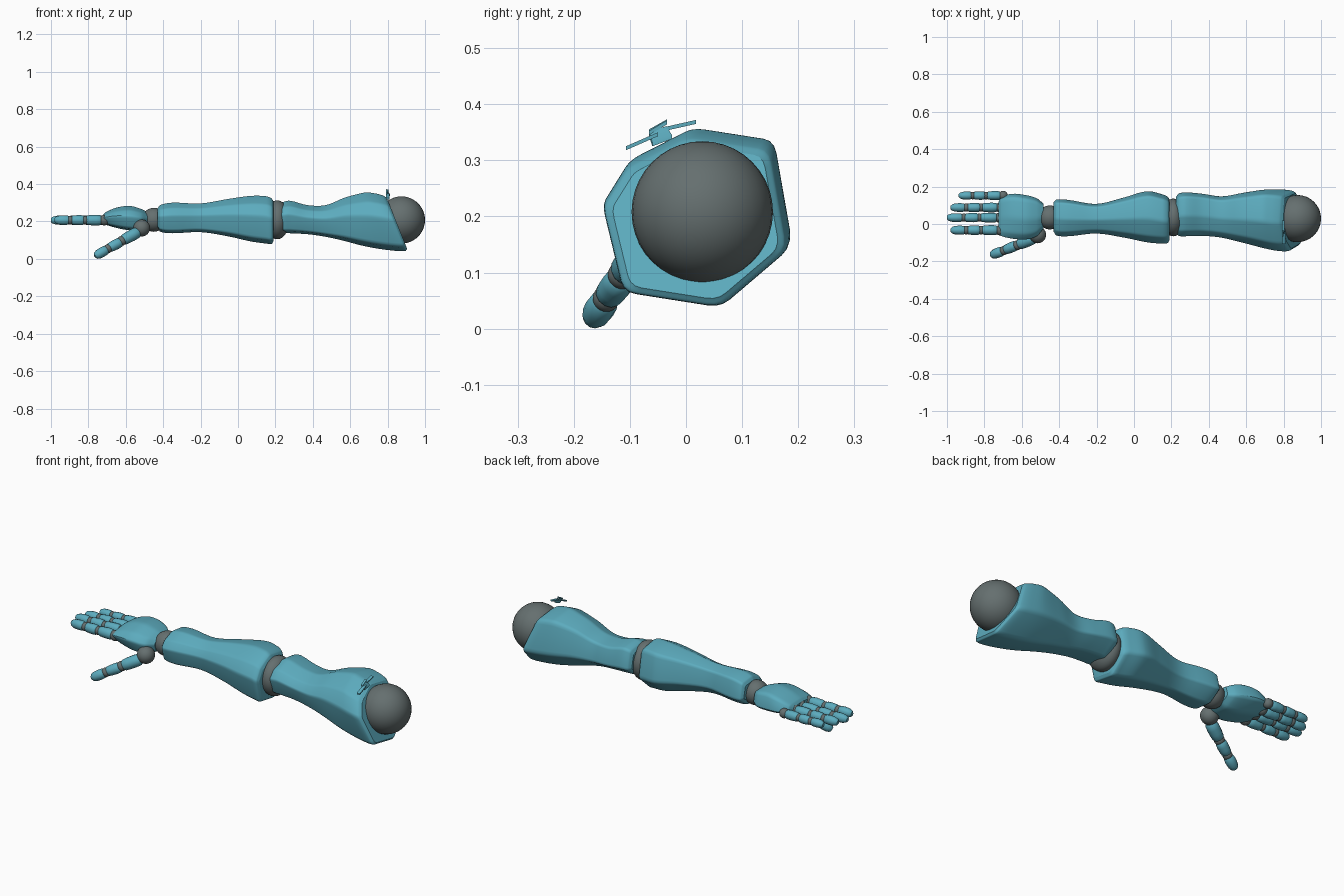
import bpy, bmesh, math
from mathutils import Vector

if "Cube" in bpy.data.objects:
    bpy.data.objects.remove(bpy.data.objects["Cube"])

def material(name, col):
    m = bpy.data.materials.new(name)
    m.diffuse_color = (*col, 1)
    m.use_nodes = True
    m.node_tree.nodes["Principled BSDF"].inputs["Base Color"].default_value = m.diffuse_color
    return m

TEAL = material("teal_shell", (0.108, 0.41, 0.515))
GREY = material("grey_joint", (0.13, 0.16, 0.16))

def finish(name, bm, mat, angle=30):
    bmesh.ops.recalc_face_normals(bm, faces=bm.faces)
    me = bpy.data.meshes.new(name)
    bm.to_mesh(me)
    bm.free()
    ob = bpy.data.objects.new(name, me)
    bpy.context.collection.objects.link(ob)
    me.materials.append(mat)
    bpy.ops.object.select_all(action='DESELECT')
    ob.select_set(True)
    bpy.context.view_layer.objects.active = ob
    bpy.ops.object.shade_smooth_by_angle(angle=math.radians(angle))
    return ob

def skin(bm, rings):
    """Bridge rings of points and cap both ends."""
    vs = [[bm.verts.new(p) for p in r] for r in rings]
    n = len(vs[0])
    for a, b in zip(vs, vs[1:]):
        for i in range(n):
            bm.faces.new((a[i], a[(i + 1) % n], b[(i + 1) % n], b[i]))
    bm.faces.new(vs[0])
    bm.faces.new(vs[-1])

def section(corners, cut):
    """Polygon with rounded corners, in -1..1 units."""
    pts = []
    cs = [Vector(c) for c in corners]
    for i, c in enumerate(cs):
        a = c.lerp(cs[i - 1], cut)
        b = c.lerp(cs[(i + 1) % len(cs)], cut)
        for t in (0, 0.33, 0.67, 1):
            pts.append(a.lerp(c, t).lerp(c.lerp(b, t), t))
    return pts

def spline(st, steps=5):
    """Smooth interpolation between stations."""
    out = []
    for i in range(len(st) - 1):
        p0, p1, p2, p3 = st[max(i - 1, 0)], st[i], st[i + 1], st[min(i + 2, len(st) - 1)]
        h = p2[0] - p1[0]
        for k in range(steps):
            t = k / steps
            row = [p1[0] + h * t]
            for j in range(1, 5):
                m1 = (p2[j] - p0[j]) / (p2[0] - p0[0]) * h
                m2 = (p3[j] - p1[j]) / (p3[0] - p1[0]) * h
                row.append((2*t**3 - 3*t**2 + 1) * p1[j] + (t**3 - 2*t**2 + t) * m1
                           + (3*t**2 - 2*t**3) * p2[j] + (t**3 - t**2) * m2)
            out.append(row)
    return out + [list(st[-1])]

HEX = [(-0.08, 1.02), (0.83, 0.87), (1.03, -0.33), (0.27, -1.02), (-0.8, -0.84),
       (-1.03, 0.18), (-0.75, 0.66)]

def limb(name, stations, cut=0.13, slant=None):
    """Shell along x; stations are x, ymin, ymax, zmin, zmax."""
    sec = section(HEX, cut)
    rings = []
    for x, y0, y1, z0, z1 in spline(stations):
        f = 0
        if slant:
            f = min(max((x - slant[0]) / (slant[1] - slant[0]), 0), 1)
            f = f * f * (3 - 2 * f) * slant[2]
        rings.append([(x - f * q * (z1 - z0) / 2, (y0 + y1) / 2 + p * (y1 - y0) / 2,
                       (z0 + z1) / 2 + q * (z1 - z0) / 2) for p, q in sec])
    bm = bmesh.new()
    skin(bm, rings)
    return finish(name, bm, TEAL)

def ball(name, c, r, squash=(1, 1, 1)):
    bm = bmesh.new()
    bmesh.ops.create_uvsphere(bm, u_segments=32, v_segments=20, radius=r)
    bmesh.ops.scale(bm, vec=squash, verts=bm.verts)
    bmesh.ops.translate(bm, vec=c, verts=bm.verts)
    return finish(name, bm, GREY, 60)

BONE = [(0, 0.78), (0.08, 0.95), (0.35, 1.0), (0.65, 0.97), (0.92, 0.9), (1, 0.75)]
TIP = [(0, 0.78), (0.1, 0.95), (0.4, 1.0), (0.7, 0.93), (0.9, 0.72), (1, 0.4)]

def phalanx(name, a, b, r, profile, flat=1.0):
    a, b = Vector(a), Vector(b)
    d = (b - a).normalized()
    u = d.cross(Vector((0, 0, 1))).normalized()
    v = u.cross(d)
    rings = []
    for t, s in profile:
        rings.append([a.lerp(b, t) + u * r * s * flat * math.cos(k * math.pi / 6)
                      + v * r * s * math.sin(k * math.pi / 6) for k in range(12)])
    bm = bmesh.new()
    skin(bm, rings)
    return finish(name, bm, TEAL, 40)

# Shoulder ball, upper arm, elbow, forearm, wrist
ball("shoulder_ball", (0.874, 0.029, 0.208), 0.126)
limb("upper_arm", [
    (0.225, -0.045, 0.145, 0.155, 0.285), (0.24, -0.062, 0.162, 0.14, 0.303),
    (0.28, -0.064, 0.168, 0.137, 0.31), (0.37, -0.062, 0.16, 0.132, 0.287),
    (0.47, -0.072, 0.147, 0.118, 0.287), (0.58, -0.098, 0.165, 0.093, 0.33),
    (0.70, -0.128, 0.183, 0.059, 0.354), (0.78, -0.142, 0.183, 0.044, 0.350),
    (0.835, -0.142, 0.175, 0.042, 0.338), (0.85, -0.128, 0.162, 0.054, 0.325)],
    slant=(0.6, 0.84, 0.4))
ball("elbow_joint", (0.21, 0.035, 0.209), 0.104, (0.62, 0.97, 1))
limb("forearm", [
    (-0.43, -0.04, 0.115, 0.165, 0.27), (-0.415, -0.06, 0.13, 0.145, 0.288),
    (-0.35, -0.064, 0.128, 0.137, 0.30), (-0.2, -0.05, 0.107, 0.143, 0.296),
    (-0.05, -0.072, 0.142, 0.12, 0.32), (0.07, -0.096, 0.174, 0.093, 0.336),
    (0.15, -0.103, 0.158, 0.082, 0.334), (0.18, -0.1, 0.145, 0.08, 0.322),
    (0.19, -0.085, 0.13, 0.095, 0.305)])
ball("wrist_joint", (-0.45, 0.035, 0.209), 0.064)

# Palm
limb("palm", [
    (-0.725, -0.052, 0.118, 0.19, 0.232), (-0.71, -0.064, 0.145, 0.183, 0.248),
    (-0.65, -0.078, 0.162, 0.165, 0.274), (-0.58, -0.082, 0.155, 0.152, 0.283),
    (-0.52, -0.065, 0.138, 0.152, 0.268), (-0.485, -0.025, 0.11, 0.165, 0.25)], cut=0.2)

# Four fingers: name, y, tip x, radius, knuckle x
for name, y, tip, r, x0 in (("little", 0.152, -0.937, 0.024, -0.70),
                            ("ring", 0.088, -0.98, 0.026, -0.715),
                            ("middle", 0.034, -1.0, 0.026, -0.718),
                            ("index", -0.033, -0.98, 0.027, -0.715)):
    L = tip - x0
    z = 0.207
    ball(name + "_knuckle", (x0, y, z), r * 1.05)
    cuts = ((0.06, 0.36, BONE), (0.41, 0.66, BONE), (0.71, 1.0, TIP))
    for i, (s, e, prof) in enumerate(cuts):
        phalanx(f"{name}_finger_{i + 1}", (x0 + L * s, y, z), (x0 + L * e, y, z),
                r * (1.05 - 0.05 * i), prof, 0.95)
        if i:
            ball(f"{name}_hinge_{i}", (x0 + L * (s - 0.025), y, z), r * 0.84)

# Thumb
ball("thumb_base", (-0.515, -0.058, 0.165), 0.045)
phalanx("thumb_1", (-0.535, -0.075, 0.143), (-0.615, -0.11, 0.1), 0.032, BONE)
ball("thumb_hinge_1", (-0.622, -0.113, 0.096), 0.026)
phalanx("thumb_2", (-0.628, -0.114, 0.09), (-0.69, -0.139, 0.058), 0.028, BONE)
ball("thumb_hinge_2", (-0.696, -0.142, 0.054), 0.024)
phalanx("thumb_3", (-0.702, -0.144, 0.05), (-0.765, -0.168, 0.014), 0.027, TIP)

# Small loose flakes above the shoulder
def flake(name, pts):
    bm = bmesh.new()
    f = bm.faces.new([bm.verts.new(p) for p in pts])
    ext = bmesh.ops.extrude_face_region(bm, geom=[f])
    vs = [v for v in ext["geom"] if isinstance(v, bmesh.types.BMVert)]
    bmesh.ops.translate(bm, vec=(0, 0, 0.007), verts=vs)
    finish(name, bm, TEAL)

flake("shoulder_flake_front", [(0.792, -0.107, 0.318), (0.81, -0.107, 0.318), (0.81, -0.05, 0.343), (0.792, -0.05, 0.343)])
flake("shoulder_flake_back", [(0.79, -0.035, 0.353), (0.805, -0.035, 0.353), (0.805, 0.018, 0.365), (0.79, 0.018, 0.365)])
flake("shoulder_flake_top", [(0.79, -0.066, 0.348), (0.80, -0.066, 0.345), (0.80, -0.034, 0.364), (0.79, -0.034, 0.366)])
flake("shoulder_flake_side", [(0.803, -0.06, 0.325), (0.812, -0.025, 0.338), (0.803, -0.035, 0.354), (0.793, -0.066, 0.343)])
